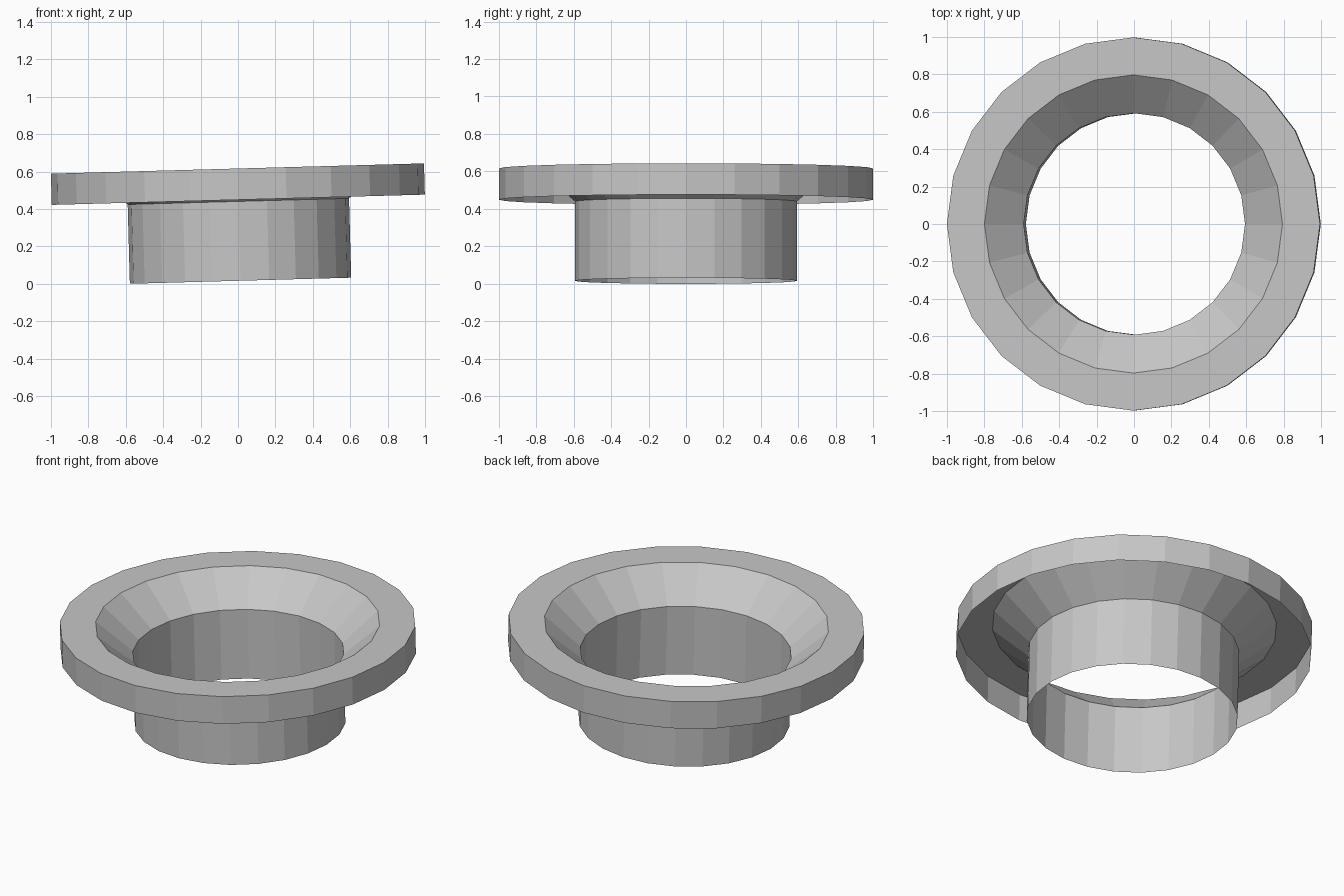
import bpy
import bmesh
from math import cos, sin, tau
from mathutils import Matrix

cube = bpy.data.objects.get("Cube")
if cube:
    bpy.data.objects.remove(cube, do_unlink=True)

SIDES = 24
TILT = 0.0275  # the whole piece leans slightly, higher at +x

grey = bpy.data.materials.new("plain grey")
grey.use_nodes = True
colour = (0.57, 0.57, 0.57, 1)
grey.diffuse_color = colour
grey.node_tree.nodes["Principled BSDF"].inputs["Base Color"].default_value = colour

# Lean about the y axis, then seat the lowest edge on the floor
lean = Matrix.Translation((0.0135, 0, 0.0163)) @ Matrix.Rotation(-TILT, 4, "Y")


def band(name, start, end):
    """Thin open faceted band between two (radius, height) rings."""
    bm = bmesh.new()
    rings = []
    for radius, height in (start, end):
        rings.append([bm.verts.new((radius * cos(tau * i / SIDES),
                                    radius * sin(tau * i / SIDES), height))
                      for i in range(SIDES)])
    low, high = rings
    for i in range(SIDES):
        j = (i + 1) % SIDES
        bm.faces.new((low[i], high[i], high[j], low[j]))
    bm.transform(lean)
    mesh = bpy.data.meshes.new(name)
    bm.to_mesh(mesh)
    bm.free()
    mesh.materials.append(grey)
    obj = bpy.data.objects.new(name, mesh)
    bpy.context.collection.objects.link(obj)


# Section corners as (radius, height), from the spout up and over the rim
spout_bottom = (0.592, 0)
spout_top = (0.592, 0.424)
mouth = (0.797, 0.6)
rim_edge = (0.9977, 0.6)
skirt_bottom = (0.9977, 0.433)

# Rings run outward, so face normals point out on the skirt and up on the rim
band("spout_tube", spout_top, spout_bottom)
band("funnel_cone", spout_top, mouth)
band("flat_rim", mouth, rim_edge)
band("outer_skirt", rim_edge, skirt_bottom)

# Make every band face upward or outward
for name in ("spout_tube", "funnel_cone", "flat_rim", "outer_skirt"):
    mesh = bpy.data.objects[name].data
    face = mesh.polygons[0]
    if face.normal.z + face.normal.dot(face.center) < 0:
        mesh.flip_normals()
